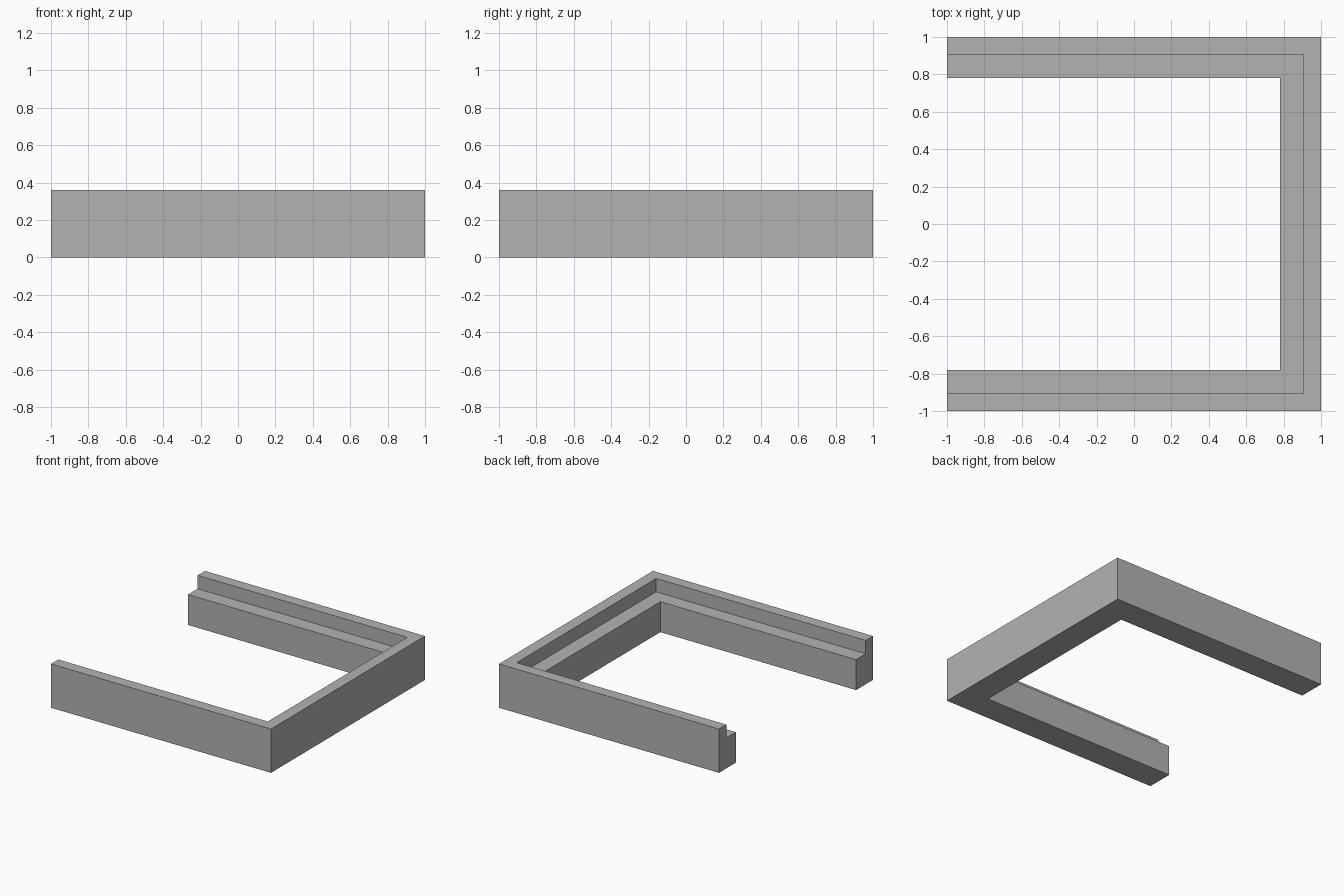
import bpy
import bmesh

cube = bpy.data.objects.get("Cube")
if cube:
    bpy.data.objects.remove(cube, do_unlink=True)

# Single flat grey
grey = bpy.data.materials.new("mid_grey")
grey.use_nodes = True
colour = (0.45, 0.45, 0.45, 1)
grey.diffuse_color = colour
grey.node_tree.nodes["Principled BSDF"].inputs["Base Color"].default_value = colour

# Stepped cross-section: (distance from centre, height)
OUTER, STEP, INNER = 1.0, 0.905, 0.78
TOP, LEDGE = 0.36, 0.25
profile = [(OUTER, 0), (OUTER, TOP), (STEP, TOP),
           (STEP, LEDGE), (INNER, LEDGE), (INNER, 0)]


def stations(d):
    """U-shaped path, open on -x, with mitred corners."""
    return [(-OUTER, -d), (d, -d), (d, d), (-OUTER, d)]


# Sweep the cross-section round the three sides
bm = bmesh.new()
rails = [[bm.verts.new((x, y, z)) for x, y in stations(d)] for d, z in profile]
for i, rail in enumerate(rails):
    following = rails[(i + 1) % len(rails)]
    for j in range(len(rail) - 1):
        bm.faces.new((rail[j], rail[j + 1], following[j + 1], following[j]))

# Close the two free ends
for end in (0, -1):
    bm.faces.new([rail[end] for rail in rails])
bmesh.ops.recalc_face_normals(bm, faces=bm.faces)

mesh = bpy.data.meshes.new("stepped_frame")
bm.to_mesh(mesh)
bm.free()
mesh.materials.append(grey)
frame = bpy.data.objects.new("stepped_frame", mesh)
bpy.context.collection.objects.link(frame)
